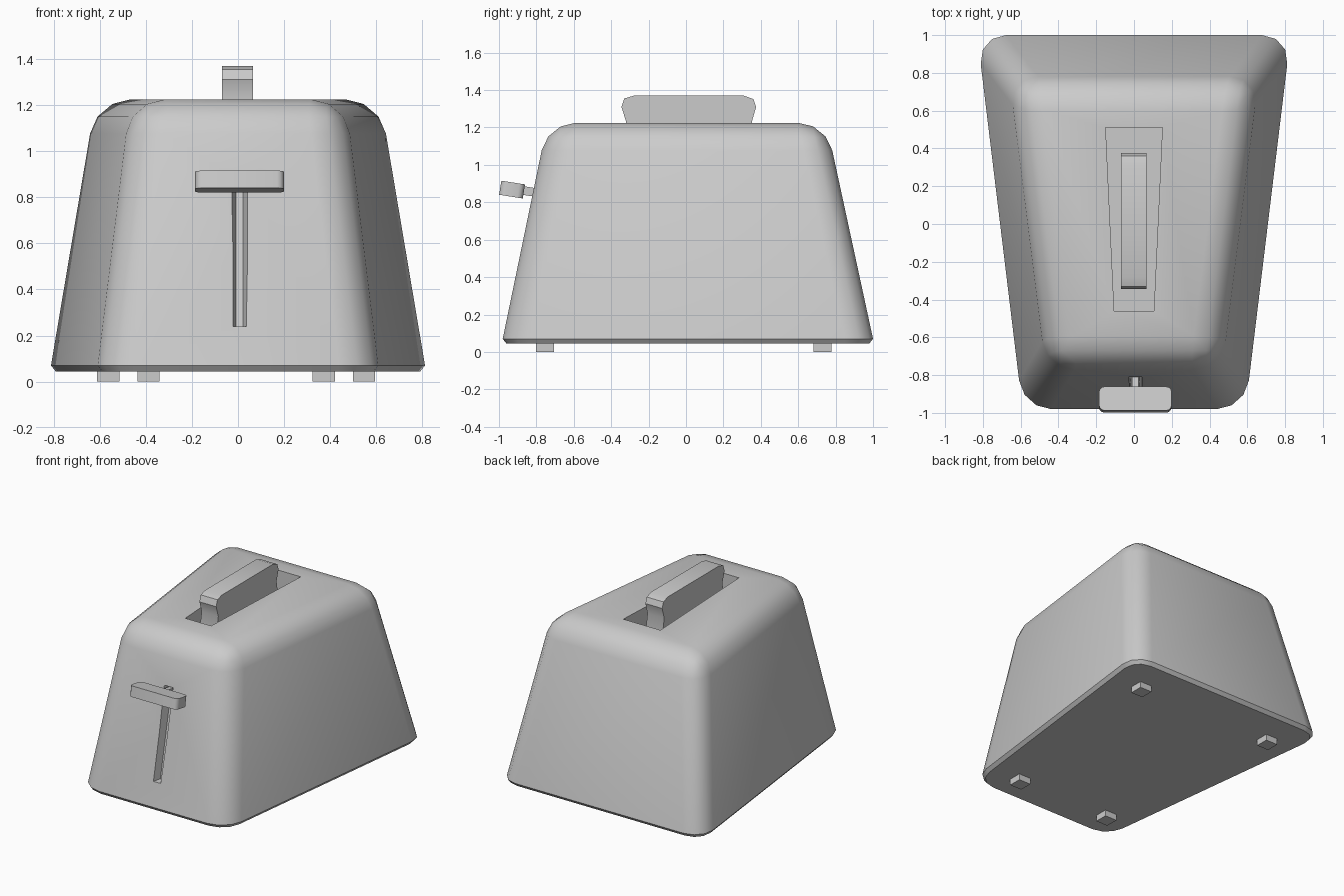
import bpy, bmesh, math
from mathutils import Matrix

if "Cube" in bpy.data.objects:
    bpy.data.objects.remove(bpy.data.objects["Cube"])


def loft(name, ring_a, ring_b, edit=None):
    """Closed solid between two matching rings of points."""
    bm = bmesh.new()
    a = [bm.verts.new(p) for p in ring_a]
    b = [bm.verts.new(p) for p in ring_b]
    n = len(a)
    bm.faces.new(a)
    bm.faces.new(b)
    for i in range(n):
        j = (i + 1) % n
        bm.faces.new((a[i], a[j], b[j], b[i]))
    bmesh.ops.recalc_face_normals(bm, faces=bm.faces)
    if edit:
        edit(bm)
    mesh = bpy.data.meshes.new(name)
    bm.to_mesh(mesh)
    bm.free()
    ob = bpy.data.objects.new(name, mesh)
    bpy.context.collection.objects.link(ob)
    return ob


def box(name, x0, x1, y0, y1, z0, z1, edit=None):
    ring = lambda z: [(x0, y0, z), (x1, y0, z), (x1, y1, z), (x0, y1, z)]
    return loft(name, ring(z0), ring(z1), edit)


def trapezoid(front_x, front_y, back_x, back_y, z):
    return [(-front_x, front_y, z), (front_x, front_y, z),
            (back_x, back_y, z), (-back_x, back_y, z)]


def smooth(ob, angle=40):
    bpy.ops.object.select_all(action='DESELECT')
    ob.select_set(True)
    bpy.context.view_layer.objects.active = ob
    bpy.ops.object.shade_smooth_by_angle(angle=math.radians(angle))


def carve(ob, cutter):
    mod = ob.modifiers.new("carve", 'BOOLEAN')
    mod.operation = 'DIFFERENCE'
    mod.solver = 'EXACT'
    mod.object = cutter
    bpy.context.view_layer.objects.active = ob
    bpy.ops.object.modifier_apply(modifier=mod.name)
    bpy.data.objects.remove(cutter, do_unlink=True)


# Body: tapered shell with rounded uprights and top rim, small bottom chamfer
def round_body(bm):
    low = lambda v: v.co.z < 0.1
    edges = [e for e in bm.edges if not all(low(v) for v in e.verts)]
    bmesh.ops.bevel(bm, geom=edges, offset=0.15, segments=3, profile=0.5,
                    affect='EDGES', clamp_overlap=True)
    bottom = [f for f in bm.faces if all(low(v) for v in f.verts)]
    bmesh.ops.inset_region(bm, faces=bottom, thickness=0.02, depth=0)
    for v in bottom[0].verts:
        v.co.z = 0.045
    bmesh.ops.recalc_face_normals(bm, faces=bm.faces)


body = loft("body", trapezoid(0.59, -0.98, 0.83, 1.0, 0.07),
            trapezoid(0.448, -0.741, 0.636, 0.75, 1.225), round_body)

# Bread slot in the top
carve(body, loft("slot_cutter", trapezoid(0.105, -0.46, 0.15, 0.51, 0.7),
                 trapezoid(0.105, -0.46, 0.15, 0.51, 1.4)))


# Lever groove with sloping side walls in the front
def front_y(z):
    return -0.98 + 0.207 * (z - 0.07)


def groove_ring(offset, grow):
    pts = []
    for x, z in ((-0.008, 0.24), (0.022, 0.24), (0.022, 0.89), (-0.008, 0.89)):
        side = -1 if x < 0 else 1
        taper = grow * (0.7 if z < 0.5 else 1.0)
        pts.append((x + side * taper, front_y(z) + offset, z))
    return pts


carve(body, loft("groove_cutter", groove_ring(0.06, 0), groove_ring(-0.06, 0.04)))
smooth(body)

# Toast slice: side profile extruded across x
profile = [(-0.34, 0.71), (-0.34, 1.12), (-0.32, 1.23), (-0.345, 1.31),
           (-0.33, 1.355), (-0.28, 1.37), (0.31, 1.37), (0.36, 1.352),
           (0.375, 1.31), (0.352, 1.23), (0.37, 1.12), (0.37, 0.71)]
toast = loft("toast", [(-0.07, y, z) for y, z in profile],
             [(0.065, y, z) for y, z in profile])
smooth(toast, 30)


# Lever knob, tilted with the front wall, and its stem
def round_uprights(bm):
    edges = [e for e in bm.edges
             if abs(e.verts[0].co.z - e.verts[1].co.z) > 0.01]
    bmesh.ops.bevel(bm, geom=edges, offset=0.03, segments=3, profile=0.5,
                    affect='EDGES')


tilt = Matrix.Rotation(math.radians(-9), 4, 'X')
knob = box("lever_knob", -0.1925, 0.1925, -0.064, 0.064, -0.038, 0.038, round_uprights)
knob.matrix_world = Matrix.Translation((0.007, -0.93, 0.868)) @ tilt
smooth(knob)
stem = box("lever_stem", -0.018, 0.018, -0.06, 0.06, -0.023, 0.023)
stem.matrix_world = Matrix.Translation((0.007, -0.82, 0.855)) @ tilt

# Feet
for name, y, spread in (("front", -0.753, 0.38), ("back", 0.73, 0.555)):
    for label, side in (("left", -1), ("right", 1)):
        x = side * spread - 0.008
        box(f"{name}_{label}_foot", x - 0.048, x + 0.048,
            y - 0.048, y + 0.048, 0, 0.05)
